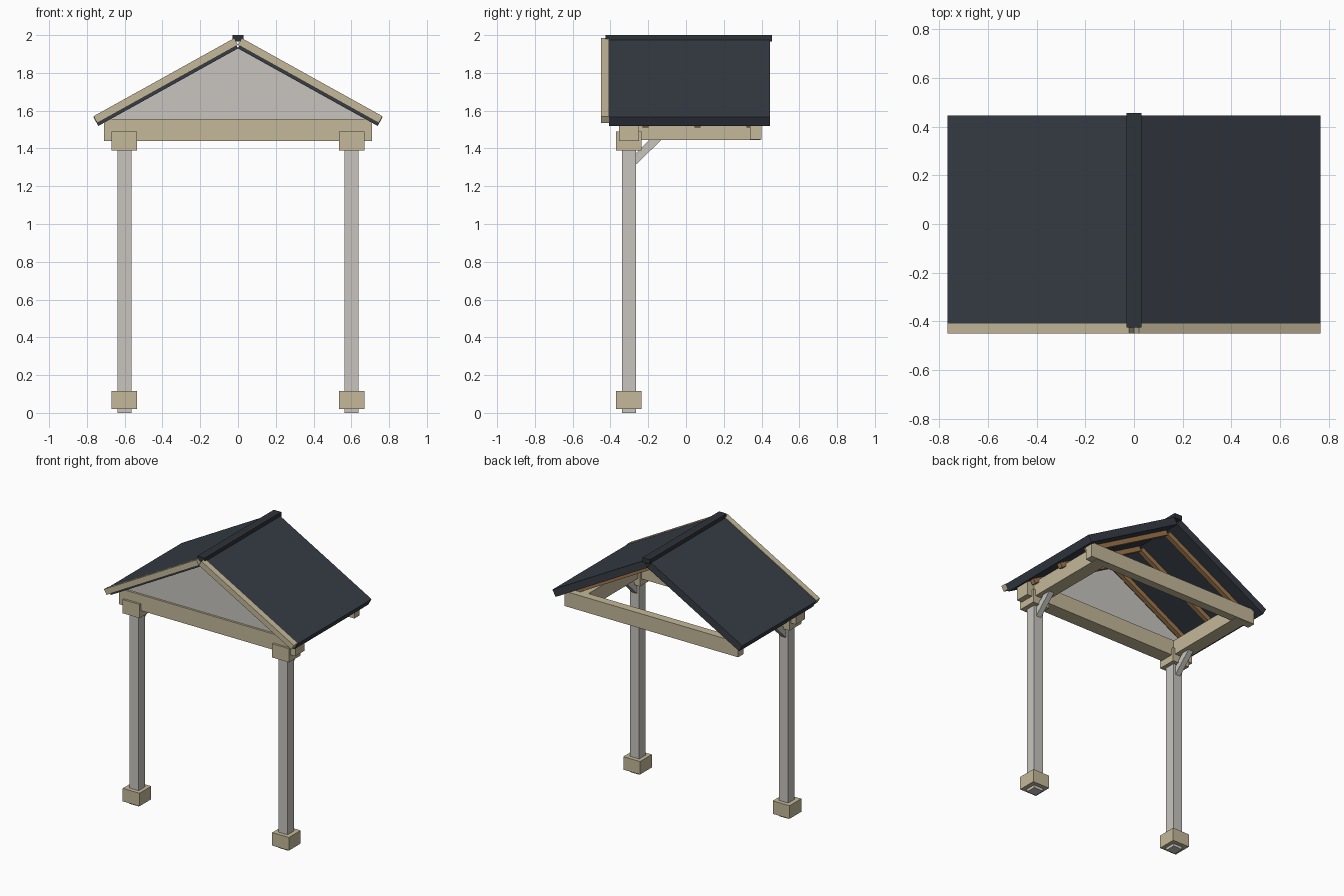
import bpy, bmesh
from mathutils import Vector

cube = bpy.data.objects.get("Cube")
if cube:
    bpy.data.objects.remove(cube, do_unlink=True)


def material(name, color):
    m = bpy.data.materials.new(name)
    m.use_nodes = True
    m.diffuse_color = (*color, 1)
    m.node_tree.nodes["Principled BSDF"].inputs["Base Color"].default_value = (*color, 1)
    return m


TAN = material("tan trim", (0.55, 0.48, 0.32))
GREY = material("pale grey", (0.58, 0.56, 0.52))
SLATE = material("slate roof", (0.037, 0.046, 0.060))
RIDGE = material("dark ridge", (0.027, 0.033, 0.041))
BROWN = material("brown rafter", (0.34, 0.18, 0.07))


def finish(name, bm, mat):
    bmesh.ops.recalc_face_normals(bm, faces=bm.faces)
    me = bpy.data.meshes.new(name)
    bm.to_mesh(me)
    bm.free()
    me.materials.append(mat)
    ob = bpy.data.objects.new(name, me)
    bpy.context.collection.objects.link(ob)
    return ob


def prism(name, profile, axis, lo, hi, mat):
    """Extrude a 2D profile along x (profile is y,z) or along y (profile is x,z)."""
    bm = bmesh.new()
    if axis == "x":
        pts, move = [(lo, a, b) for a, b in profile], (hi - lo, 0, 0)
    else:
        pts, move = [(a, lo, b) for a, b in profile], (0, hi - lo, 0)
    face = bm.faces.new([bm.verts.new(p) for p in pts])
    out = bmesh.ops.extrude_face_region(bm, geom=[face])
    verts = [v for v in out["geom"] if isinstance(v, bmesh.types.BMVert)]
    bmesh.ops.translate(bm, verts=verts, vec=move)
    return finish(name, bm, mat)


def box(name, x, y, z, mat):
    corners = [(x[0], z[0]), (x[1], z[0]), (x[1], z[1]), (x[0], z[1])]
    return prism(name, corners, "y", y[0], y[1], mat)


SLOPE = 0.555
DOWN = Vector((1, -SLOPE)).normalized()
INWARD = Vector((-SLOPE, -1)).normalized()


def sloped_board(name, side, eave_x, apex_z, depth, y, mat):
    """Square-ended board running from the ridge to the eave."""
    eave = Vector((eave_x, apex_z - SLOPE * eave_x))
    top = Vector((0, apex_z)) + DOWN * depth * SLOPE
    quad = [top, eave, eave + INWARD * depth, top + INWARD * depth]
    prism(name, [(side * p.x, p.y) for p in quad], "y", y[0], y[1], mat)


for side, label in ((1, "left"), (-1, "right")):
    def span(a, b):
        return tuple(sorted((side * a, side * b)))

    # Posts with base blocks and caps
    box(label + "_post", span(0.563, 0.638), (-0.34, -0.265), (0, 1.45), GREY)
    box(label + "_post_base", span(0.535, 0.67), (-0.37, -0.235), (0.02, 0.115), TAN)
    box(label + "_post_cap", span(0.535, 0.67), (-0.37, -0.235), (1.39, 1.49), TAN)

    # Side beam and its diagonal brace
    box(label + "_side_beam", span(0.55, 0.65), (-0.26, 0.395), (1.445, 1.553), TAN)
    brace = [(-0.27, 1.31), (-0.125, 1.45), (-0.19, 1.45), (-0.27, 1.37)]
    lo, hi = span(0.58, 0.62)
    prism(label + "_brace", brace, "x", lo, hi, GREY)

    # Roof panel and front barge board
    sloped_board(label + "_roof_panel", side, 0.765, 1.99, 0.053, (-0.408, 0.445), SLATE)
    sloped_board(label + "_barge_board", side, 0.765, 1.995, 0.041, (-0.45, -0.408), TAN)

    # Rafters under the panel
    for i, y in enumerate((-0.215, 0.06, 0.335)):
        sloped_board(f"{label}_rafter_{i + 1}", side, 0.70, 1.93, 0.034,
                     (y - 0.016, y + 0.016), BROWN)

# Cross beams
box("front_beam", (-0.71, 0.71), (-0.355, -0.25), (1.44, 1.555), TAN)
box("back_beam", (-0.70, 0.70), (0.34, 0.40), (1.447, 1.555), TAN)

# Gable wall resting on the front beam
base, peak = 1.55, 1.935
half = (peak - base) / SLOPE
prism("gable_wall", [(-half, base), (half, base), (0, peak)], "y", -0.34, -0.265, GREY)

# Ridge cap
box("ridge_cap", (-0.03, 0.03), (-0.425, 0.455), (1.965, 2.0), RIDGE)
